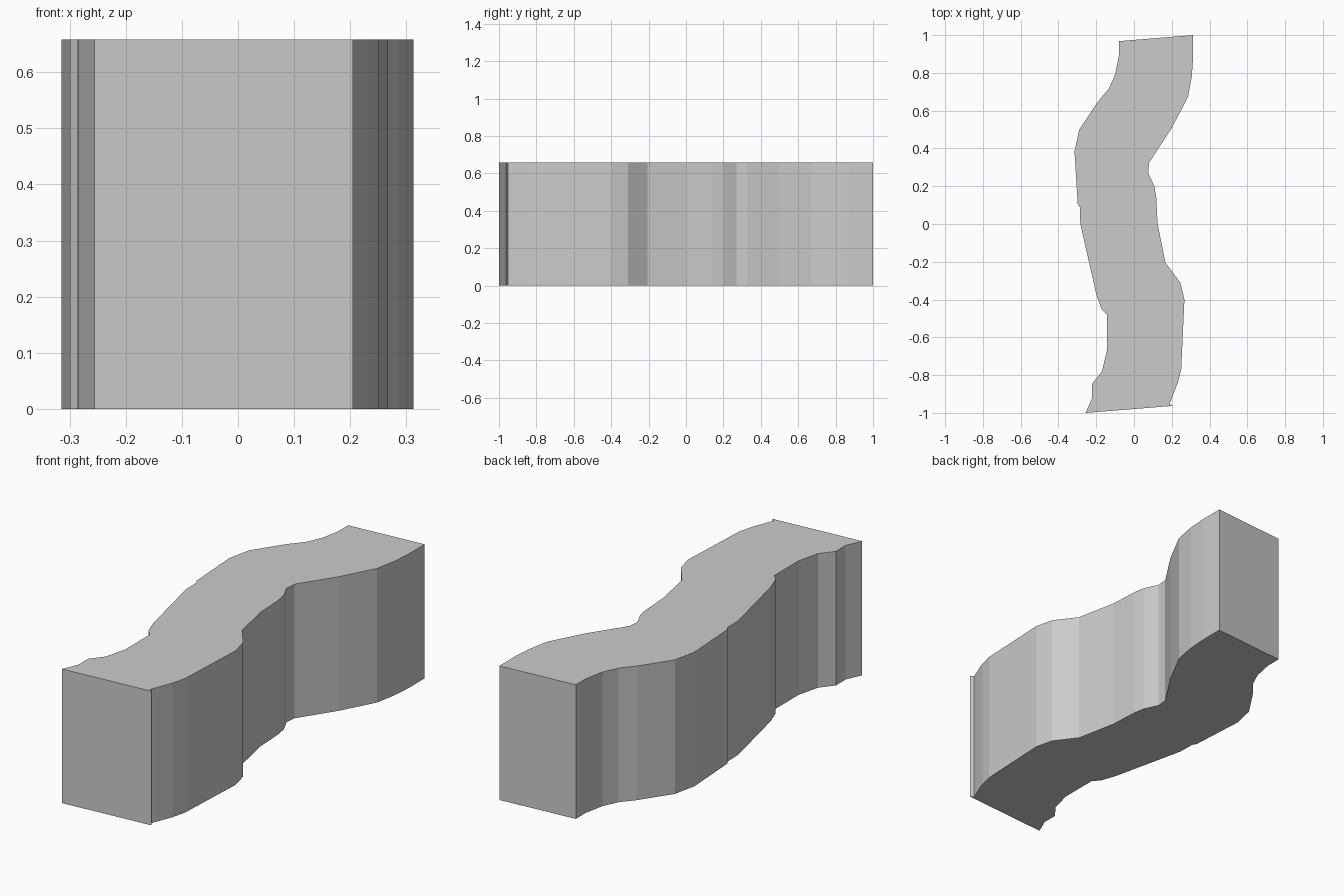
import bpy, bmesh

HEIGHT = 0.658

# Plan outline: right bank (front to back), then left bank (back to front)
right_side = [(0.205, -0.963), (0.188, -0.953), (0.205, -0.91), (0.232, -0.84), (0.25, -0.77),
              (0.255, -0.66), (0.267, -0.40), (0.245, -0.31), (0.166, -0.205),
              (0.125, 0.0), (0.118, 0.14), (0.108, 0.20), (0.075, 0.27),
              (0.08, 0.325), (0.195, 0.50), (0.285, 0.67), (0.306, 0.78),
              (0.313, 0.88), (0.313, 1.0)]
left_side = [(-0.08, 0.968), (-0.08, 0.89), (-0.10, 0.79), (-0.135, 0.715),
             (-0.19, 0.65), (-0.29, 0.50), (-0.315, 0.385), (-0.298, 0.105),
             (-0.287, 0.09), (-0.284, 0.0), (-0.20, -0.37), (-0.172, -0.45),
             (-0.143, -0.48), (-0.143, -0.67), (-0.17, -0.78), (-0.222, -0.845),
             (-0.221, -0.92), (-0.256, -1.0)]

# Winding block: extrude the outline straight up
bm = bmesh.new()
base = bm.faces.new([bm.verts.new((x, y, 0)) for x, y in right_side + left_side])
top = bmesh.ops.extrude_face_region(bm, geom=[base], use_keep_orig=True)
bmesh.ops.translate(bm, vec=(0, 0, HEIGHT),
                    verts=[v for v in top["geom"] if isinstance(v, bmesh.types.BMVert)])
bmesh.ops.recalc_face_normals(bm, faces=bm.faces)

mesh = bpy.data.meshes.new("winding_block")
bm.to_mesh(mesh)
bm.free()
bpy.context.collection.objects.link(bpy.data.objects.new("winding_block", mesh))
